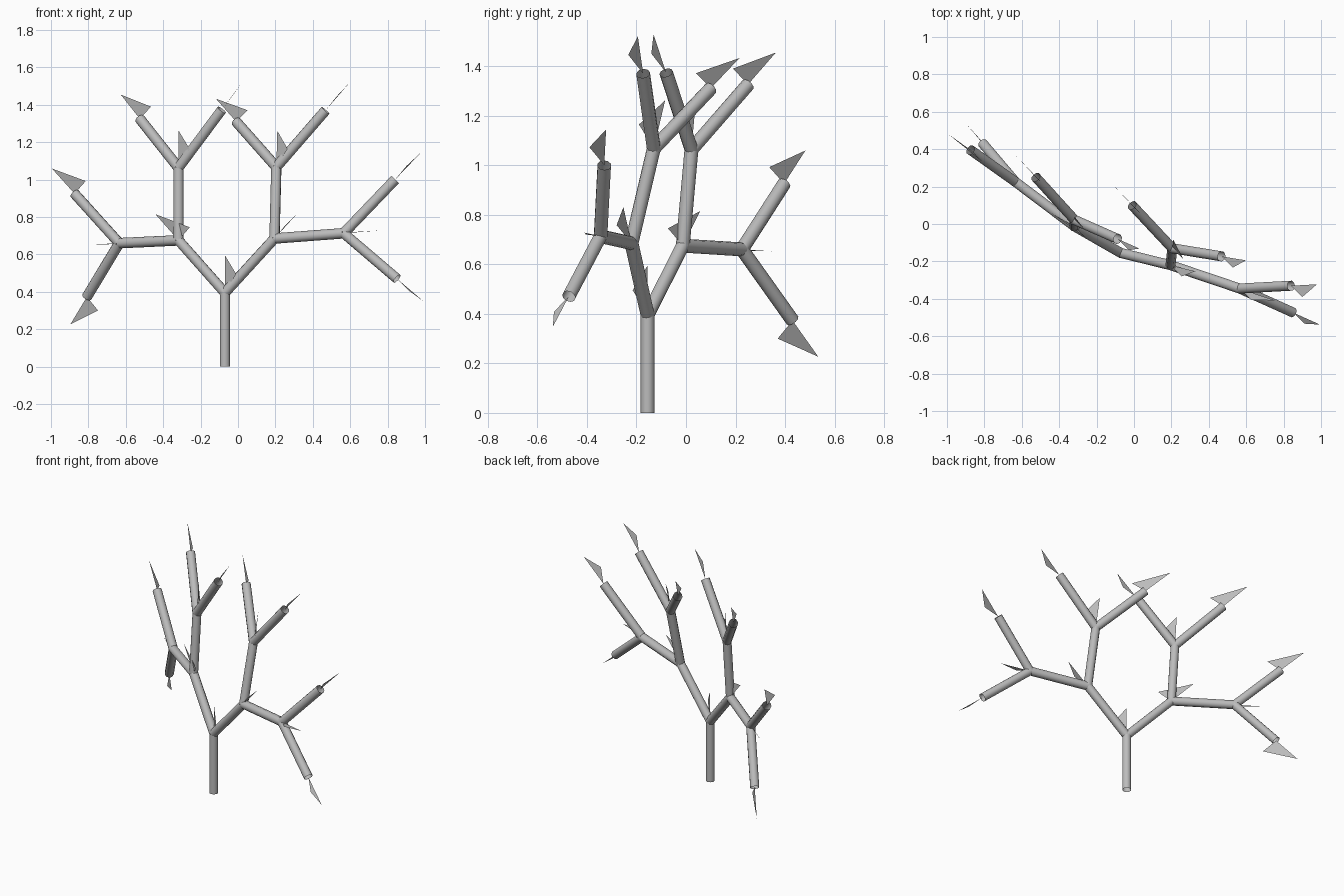
import bpy
import math
from mathutils import Vector

cube = bpy.data.objects.get("Cube")
if cube:
    bpy.data.objects.remove(cube, do_unlink=True)

RADIUS = 0.028
SIDES = 10

grey = bpy.data.materials.new("plain grey")
grey.use_nodes = True
colour = (0.5, 0.5, 0.5, 1)
grey.diffuse_color = colour
grey.node_tree.nodes["Principled BSDF"].inputs["Base Color"].default_value = colour


def add_branch(name, start, end):
    """Open-ended tube between two joints."""
    axis = end - start
    bpy.ops.mesh.primitive_cylinder_add(
        vertices=SIDES, radius=RADIUS, depth=axis.length,
        end_fill_type='NOTHING', location=(start + end) / 2,
        rotation=axis.to_track_quat('Z', 'Y').to_euler())
    tube = bpy.context.object
    tube.name = name
    tube.data.materials.append(grey)
    bpy.ops.object.shade_smooth_by_angle(angle=math.radians(50))


def add_leaf(name, start, end):
    """Flat triangular leaf continuing half a branch length past its end."""
    reach = (end - start).normalized() * 0.2
    side = Vector((0.06, -0.06, reach.z / 2))
    mesh = bpy.data.meshes.new(name)
    mesh.from_pydata([end, end + side, end + reach], [], [(0, 1, 2)])
    mesh.materials.append(grey)
    leaf = bpy.data.objects.new(name, mesh)
    bpy.context.collection.objects.link(leaf)


# Joints: name -> (parent, position of the branch end)
joints = {
    "trunk": (None, (-0.07, -0.155, 0.395)),
    # left half of the crown
    "left_limb": ("trunk", (0.195, -0.22, 0.685)),
    "left_upper": ("left_limb", (0.205, -0.13, 1.067)),
    "left_outer": ("left_limb", (0.565, -0.345, 0.713)),
    "left_upper_twig_a": ("left_upper", (0.468, -0.173, 1.37)),
    "left_upper_twig_b": ("left_upper", (-0.01, 0.1, 1.31)),
    "left_outer_twig_a": ("left_outer", (0.84, -0.33, 1.0)),
    "left_outer_twig_b": ("left_outer", (0.85, -0.473, 0.47)),
    # right half of the crown
    "right_limb": ("trunk", (-0.318, -0.013, 0.675)),
    "right_upper": ("right_limb", (-0.318, 0.022, 1.063)),
    "right_outer": ("right_limb", (-0.635, 0.226, 0.66)),
    "right_upper_twig_a": ("right_upper", (-0.087, -0.08, 1.373)),
    "right_upper_twig_b": ("right_upper", (-0.525, 0.25, 1.325)),
    "right_outer_twig_a": ("right_outer", (-0.874, 0.396, 0.925)),
    "right_outer_twig_b": ("right_outer", (-0.808, 0.43, 0.373)),
}

# Every branch carries one leaf at its end
for name, (parent, position) in joints.items():
    end = Vector(position)
    start = Vector(joints[parent][1]) if parent else Vector((end.x, end.y, 0))
    add_branch(name, start, end)
    add_leaf(name + "_leaf", start, end)
